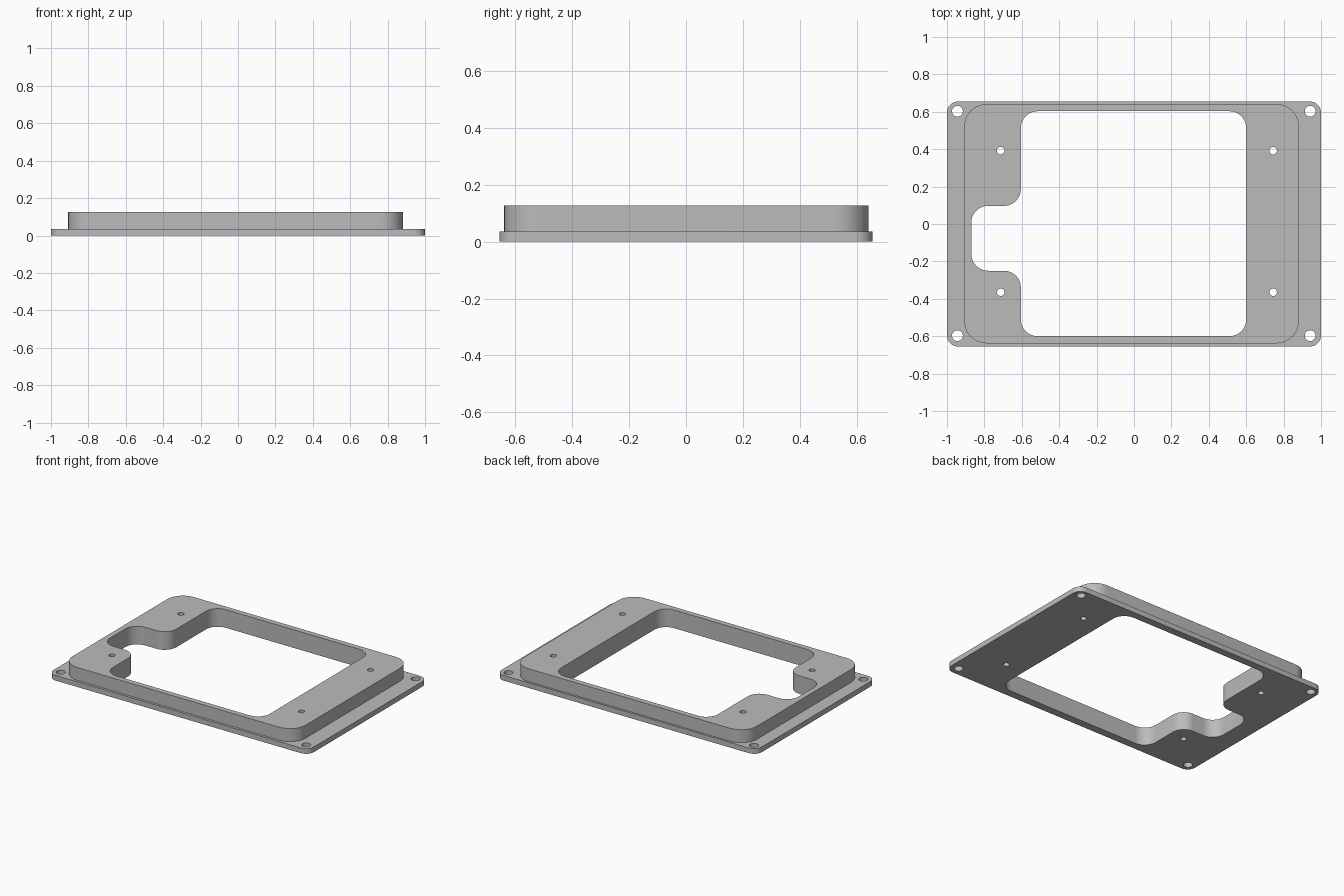
import bpy, bmesh, math
from mathutils import Vector

cube = bpy.data.objects.get("Cube")
if cube:
    bpy.data.objects.remove(cube, do_unlink=True)

BASE, LEDGE, TOP = 0.0, 0.036, 0.126


def rounded(points, radius, steps=10):
    """Outline with every corner replaced by a tangent arc (right angles)."""
    out = []
    for i, p in enumerate(points):
        p = Vector(p)
        a = (Vector(points[i - 1]) - p).normalized() * radius
        b = (Vector(points[(i + 1) % len(points)]) - p).normalized() * radius
        centre = p + a + b
        for s in range(steps + 1):
            t = s / steps * math.pi / 2
            out.append(centre - b * math.cos(t) - a * math.sin(t))
    return out


def rectangle(x0, x1, y0, y1):
    return [(x0, y0), (x1, y0), (x1, y1), (x0, y1)]


def circle(x, y, radius, sides=24):
    angles = [math.tau * i / sides for i in range(sides)]
    return [Vector((x + radius * math.cos(a), y + radius * math.sin(a))) for a in angles]


def ring(bm, outline, z):
    return [bm.verts.new((p.x, p.y, z)) for p in outline]


def cap(bm, outlines, z):
    """Flat face bounded by the first outline, pierced by the others."""
    edges = []
    for outline in outlines:
        vs = ring(bm, outline, z)
        edges += [bm.edges.new((vs[i - 1], vs[i])) for i in range(len(vs))]
    bmesh.ops.triangle_fill(bm, edges=edges, use_beauty=True, normal=(0, 0, 1))


def wall(bm, outline, z0, z1):
    low, high = ring(bm, outline, z0), ring(bm, outline, z1)
    for i in range(len(low)):
        bm.faces.new((low[i - 1], low[i], high[i], high[i - 1]))


# Outlines of flange, raised block and the window with its side notch
flange = rounded(rectangle(-1, 1, -0.655, 0.655), 0.06)
block = rounded(rectangle(-0.908, 0.882, -0.638, 0.641), 0.12)
window = rounded([(-0.605, -0.6), (0.6, -0.6), (0.6, 0.603), (-0.605, 0.603),
                  (-0.605, 0.097), (-0.87, 0.097), (-0.87, -0.25), (-0.605, -0.25)], 0.09)
corner_holes = [circle(x, y, 0.029) for x in (-0.944, 0.942) for y in (-0.597, 0.603)]
screw_holes = [circle(x, y, 0.02) for x in (-0.713, 0.744) for y in (-0.365, 0.392)]

# Frame: underside, ledge, top face and all walls in one closed shell
bm = bmesh.new()
cap(bm, [flange, window] + corner_holes + screw_holes, BASE)
cap(bm, [flange, block] + corner_holes, LEDGE)
cap(bm, [block, window] + screw_holes, TOP)
wall(bm, flange, BASE, LEDGE)
wall(bm, block, LEDGE, TOP)
wall(bm, window, BASE, TOP)
for hole in corner_holes:
    wall(bm, hole, BASE, LEDGE)
for hole in screw_holes:
    wall(bm, hole, BASE, TOP)
bmesh.ops.remove_doubles(bm, verts=bm.verts, dist=0.0001)
bmesh.ops.recalc_face_normals(bm, faces=bm.faces)

mesh = bpy.data.meshes.new("mounting_frame")
bm.to_mesh(mesh)
bm.free()
frame = bpy.data.objects.new("mounting_frame", mesh)
bpy.context.collection.objects.link(frame)

# Plain grey material
grey = bpy.data.materials.new("plain_grey")
grey.use_nodes = True
colour = (0.5, 0.5, 0.5, 1)
grey.diffuse_color = colour
grey.node_tree.nodes["Principled BSDF"].inputs["Base Color"].default_value = colour
mesh.materials.append(grey)

# Smooth curved walls, crisp rims
bpy.context.view_layer.objects.active = frame
frame.select_set(True)
bpy.ops.object.shade_smooth_by_angle(angle=math.radians(30))
